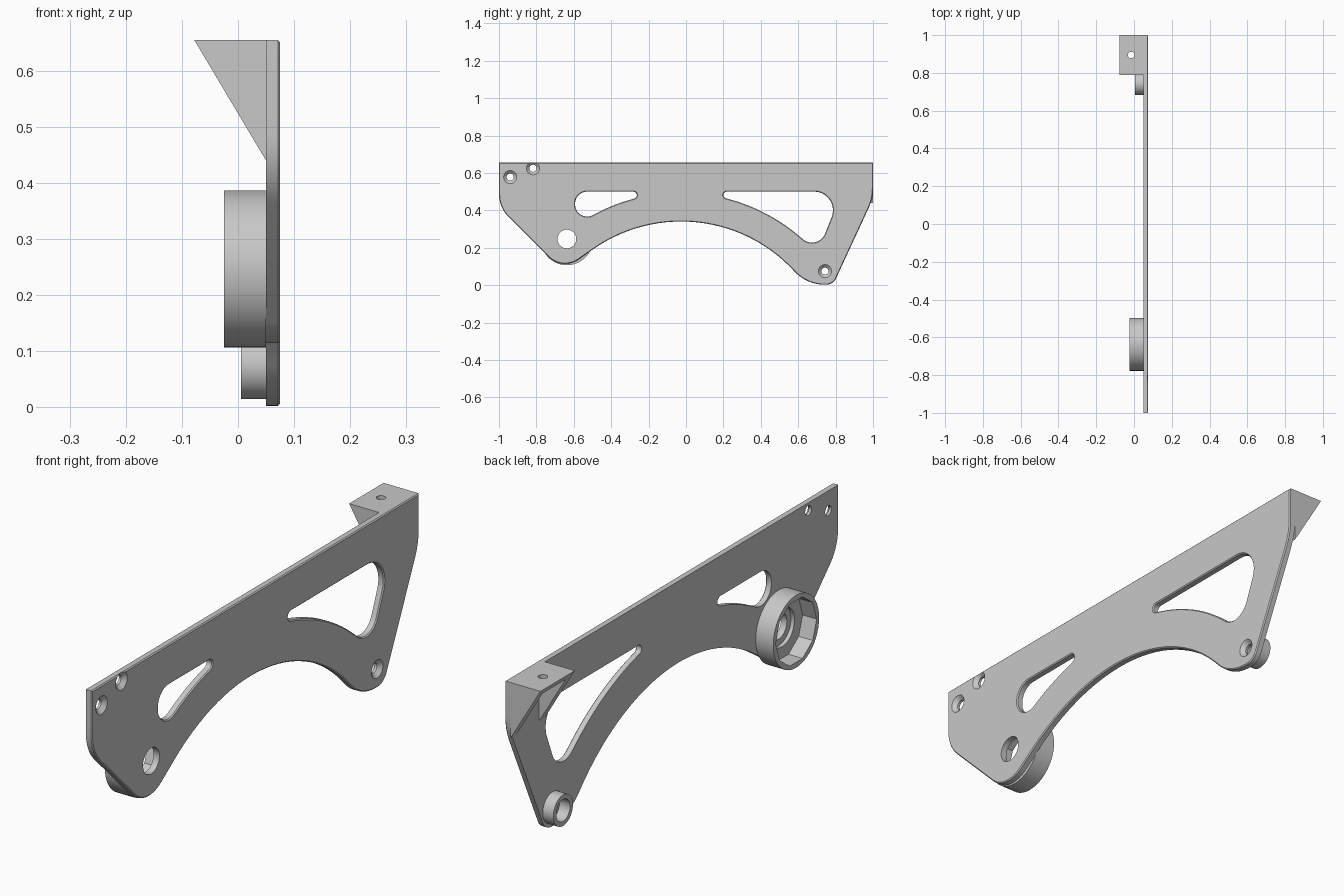
import bpy, bmesh, math
from mathutils import Vector

cube = bpy.data.objects.get("Cube")
if cube:
    bpy.data.objects.remove(cube, do_unlink=True)

SHADE = (0.58, 0.58, 0.58, 1)
grey = bpy.data.materials.new("plain grey")
grey.use_nodes = True
grey.diffuse_color = SHADE
grey.node_tree.nodes["Principled BSDF"].inputs["Base Color"].default_value = SHADE


def rounded(corners):
    """Closed (y, z) outline from (y, z, fillet radius) corners."""
    out = []
    for i, (y, z, r) in enumerate(corners):
        p = Vector((y, z))
        if r == 0:
            out.append(p)
            continue
        a = (Vector(corners[i - 1][:2]) - p).normalized()
        b = (Vector(corners[(i + 1) % len(corners)][:2]) - p).normalized()
        half = a.angle(b) / 2
        centre = p + (a + b).normalized() * (r / math.sin(half))
        start = p + a * (r / math.tan(half)) - centre
        end = p + b * (r / math.tan(half)) - centre
        sweep = math.atan2(start.x * end.y - start.y * end.x, start.dot(end))
        steps = max(4, int(abs(sweep) / math.radians(6)), int(abs(sweep) * r * 24))
        for k in range(steps + 1):
            t = sweep * k / steps
            c, s = math.cos(t), math.sin(t)
            out.append(centre + Vector((start.x * c - start.y * s, start.x * s + start.y * c)))
    return out


def circle(y, z, r, sides=48):
    """Clockwise circular outline, matching the direction of the others."""
    return [Vector((y + r * math.cos(-math.tau * k / sides),
                    z + r * math.sin(-math.tau * k / sides))) for k in range(sides)]


def grow(outline, d):
    """Offset a clockwise outline outwards by d."""
    out = []
    for i, p in enumerate(outline):
        e = (p - outline[i - 1]).normalized()
        f = (outline[(i + 1) % len(outline)] - p).normalized()
        n, m = Vector((-e.y, e.x)), Vector((-f.y, f.x))
        out.append(p + (n + m) * (d / max(0.3, 1 + n.dot(m))))
    return out


def loft(name, outline, sections):
    """Solid along x, from (x, outward offset) sections of one outline."""
    bm = bmesh.new()
    rings = [[bm.verts.new((x, p.x, p.y)) for p in grow(outline, d)] for x, d in sections]
    count = len(outline)
    for a, b in zip(rings, rings[1:]):
        for i in range(count):
            j = (i + 1) % count
            bm.faces.new((a[i], a[j], b[j], b[i]))
    bm.faces.new(rings[0])
    bm.faces.new(rings[-1])
    return finish(name, bm)


def finish(name, bm):
    bmesh.ops.recalc_face_normals(bm, faces=bm.faces)
    mesh = bpy.data.meshes.new(name)
    bm.to_mesh(mesh)
    bm.free()
    mesh.materials.append(grey)
    obj = bpy.data.objects.new(name, mesh)
    bpy.context.collection.objects.link(obj)
    return obj


def cut(obj, cutters):
    """Subtract the cutters, remove them, and shade the result."""
    bpy.ops.object.select_all(action="DESELECT")
    bpy.context.view_layer.objects.active = obj
    obj.select_set(True)
    for c in cutters:
        c.hide_render = True
        mod = obj.modifiers.new("cut", "BOOLEAN")
        mod.object = c
        mod.solver = "EXACT"
        bpy.ops.object.modifier_apply(modifier=mod.name)
        bpy.data.objects.remove(c, do_unlink=True)
    bpy.ops.object.shade_smooth_by_angle(angle=math.radians(25))


INNER, OUTER, EDGE = 0.05, 0.075, 0.004
BIG, SMALL = (-0.637, 0.247), (0.743, 0.075)

# Side plate with an arched underside and a chamfered outer rim
plate = loft("side_plate", rounded([
    (-1, 0.655, 0), (1, 0.655, 0), (1, 0.463, 0.25), (0.787, 0.003, 0.06),
    (0.646, 0.001, 0.22), (0.092, 0.603, 0.82), (-0.661, 0.077, 0.125),
    (-1, 0.416, 0.17)]),
    [(INNER, 0), (OUTER - EDGE, 0), (OUTER, -EDGE)])

# Two curved windows with chamfered rims
windows = [
    [(-0.593, 0.5, 0.065), (-0.138, 0.5, 0.019), (-0.395, 0.431, 0.93), (-0.593, 0.322, 0.065)],
    [(0.079, 0.5, 0.018), (0.833, 0.5, 0.1), (0.705, 0.179, 0.075), (0.432, 0.407, 0.975)]]
cutters = [loft("window_cutter", rounded(w),
                [(0, 0), (OUTER - EDGE, 0), (OUTER + EDGE, 2 * EDGE)]) for w in windows]

# Countersunk screw holes and the axle hole
for y, z in [(-0.94, 0.578), (-0.818, 0.625), SMALL]:
    cutters.append(loft("screw_cutter", circle(y, z, 0.019),
                        [(0, 0), (0.06, 0), (OUTER, 0.016), (0.09, 0.016)]))
cutters.append(loft("axle_cutter", circle(*BIG, 0.05), [(0, 0), (0.1, 0)]))
cut(plate, cutters)

# Large cup with a faceted socket and a stepped floor
cup = loft("large_cup", circle(*BIG, 0.14, 64), [(-0.025, 0), (INNER, 0)])
cut(cup, [loft("socket_cutter", circle(*BIG, 0.125, 10), [(-0.1, 0), (0.035, 0)]),
          loft("step_cutter", circle(*BIG, 0.075), [(0, 0), (0.1, 0)])])

# Small tubular boss
boss = loft("small_boss", circle(*SMALL, 0.06), [(0.005, 0), (INNER, 0)])
cut(boss, [loft("bore_cutter", circle(*SMALL, 0.042), [(-0.1, 0), (0.1, 0)])])


def wedge(name, y0, y1, drop, reach):
    """Triangular block against the plate, dropped from the top edge."""
    bm = bmesh.new()
    slope = 0.215 / 0.128
    top = 0.655 - drop
    corners = [(INNER, top), (INNER - reach, top), (INNER, top - reach * slope)]
    face = bm.faces.new([bm.verts.new((x, y0, z)) for x, z in corners])
    ext = bmesh.ops.extrude_face_region(bm, geom=[face])
    bmesh.ops.translate(bm, vec=(0, y1 - y0, 0),
                        verts=[v for v in ext["geom"] if isinstance(v, bmesh.types.BMVert)])
    return finish(name, bm)


# Corner bracket: top shelf with two gussets, open on the slope
bracket = wedge("corner_bracket", 0.79, 1, 0, 0.128)
hole = bmesh.new()
bmesh.ops.create_cone(hole, cap_ends=True, segments=32, radius1=0.017, radius2=0.017, depth=0.2)
bmesh.ops.translate(hole, verts=hole.verts, vec=(-0.015, 0.895, 0.655))
cut(bracket, [wedge("pocket_cutter", 0.825, 0.965, 0.025, 0.2), finish("hole_cutter", hole)])
